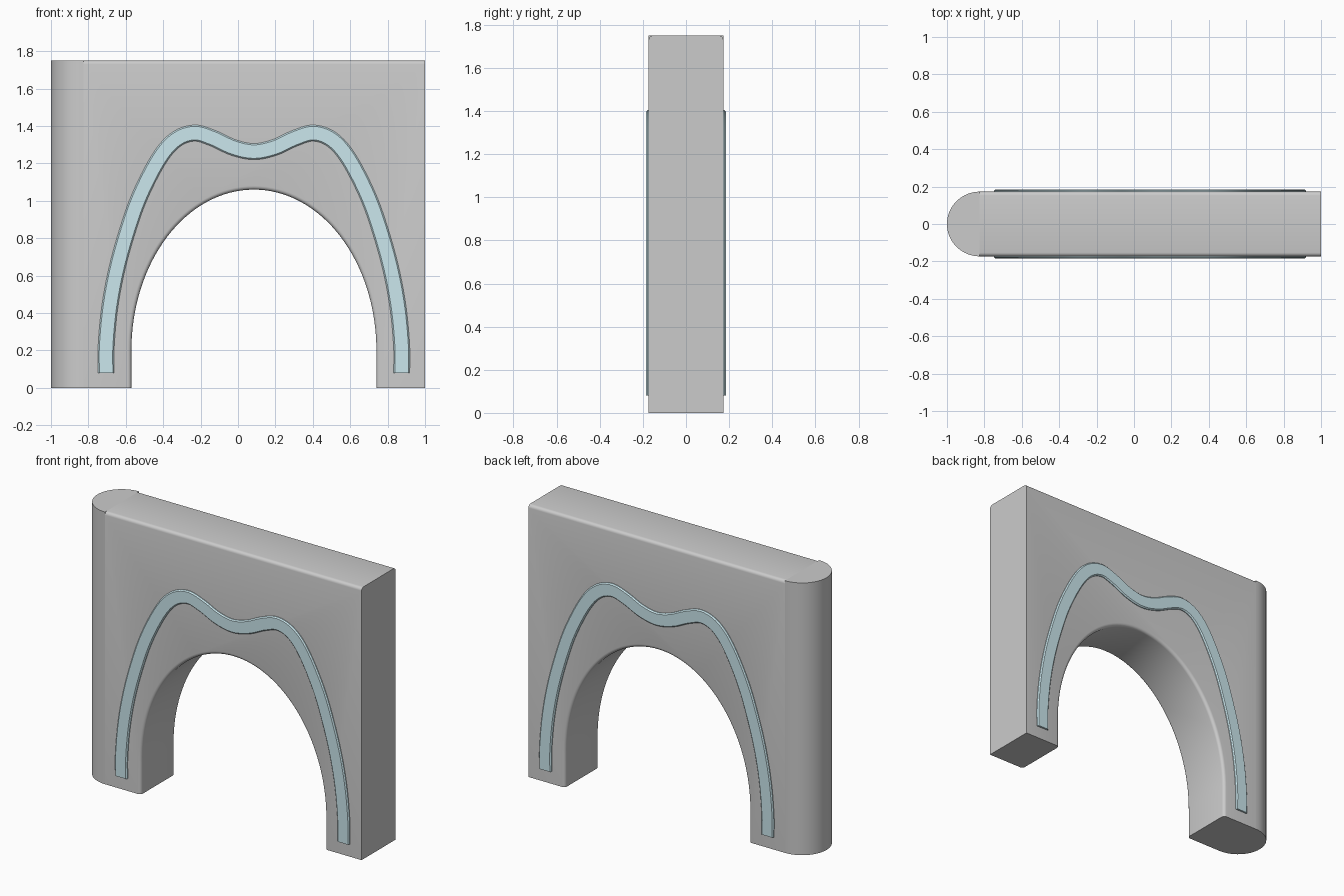
import bpy, bmesh, math
from mathutils import Vector

if "Cube" in bpy.data.objects:
    bpy.data.objects.remove(bpy.data.objects["Cube"])

T = 0.173           # half thickness of the wall
H = 1.75            # wall height
CX = 0.085          # centre of the arch


def finish(bm, name):
    bmesh.ops.recalc_face_normals(bm, faces=bm.faces)
    mesh = bpy.data.meshes.new(name)
    bm.to_mesh(mesh)
    bm.free()
    ob = bpy.data.objects.new(name, mesh)
    bpy.context.collection.objects.link(ob)
    bpy.ops.object.select_all(action='DESELECT')
    ob.select_set(True)
    bpy.context.view_layer.objects.active = ob
    bpy.ops.object.shade_smooth_by_angle(angle=math.radians(32))
    return ob


def extrude(points, vec):
    bm = bmesh.new()
    face = bm.faces.new([bm.verts.new(p) for p in points])
    geo = bmesh.ops.extrude_face_region(bm, geom=[face], use_keep_orig=True)['geom']
    bmesh.ops.translate(bm, vec=vec, verts=[g for g in geo if isinstance(g, bmesh.types.BMVert)])
    return bm


# Wall body with elliptical archway, edges rounded along top and arch
A, B, SPRING, N = 0.655, 0.86, 0.20, 64
arch = [(CX - A, 0)]
arch += [(CX - A * math.cos(math.pi * i / N), SPRING + B * math.sin(math.pi * i / N)) for i in range(N + 1)]
arch += [(CX + A, 0)]
outline = [(1 - 1.825, 0)] + arch + [(1, 0), (1, H), (-0.825, H)]
bm = extrude([(x, -T, z) for x, z in outline], (0, 2 * T, 0))


def rounded(e):
    a, b = (v.co for v in e.verts)
    if abs(a.y - b.y) > 1e-4:
        return False
    on_top = min(a.z, b.z) > H - 1e-4
    in_arch = all(abs(p.x - CX) < A + 1e-3 for p in (a, b)) and max(a.z, b.z) > 1e-4
    return on_top or (in_arch and not on_top)


bmesh.ops.bevel(bm, geom=[e for e in bm.edges if rounded(e)], offset=0.02,
                segments=4, profile=0.5, affect='EDGES')
finish(bm, "arch_wall")

# Half-round end of the wall
half = [(-0.825 - 0.175 * math.sin(math.pi * i / 32), T * math.cos(math.pi * i / 32), 0) for i in range(33)]
finish(extrude(half, (0, 0, H)), "rounded_end")

# Centre line of the inlaid band: left half as control points, mirrored, then smoothed
left = [(-0.79, 0.08), (-0.79, 0.22), (-0.772, 0.42), (-0.736, 0.62), (-0.682, 0.82), (-0.612, 1.02),
        (-0.51, 1.22), (-0.42, 1.325), (-0.32, 1.362), (-0.22, 1.335), (-0.11, 1.285)]
ctrl = [Vector(p) for p in left + [(0, 1.263)] + [(-x, z) for x, z in reversed(left)]]
ctrl = [2 * ctrl[0] - ctrl[1]] + ctrl + [2 * ctrl[-1] - ctrl[-2]]
path = []
for i in range(1, len(ctrl) - 2):
    p0, p1, p2, p3 = ctrl[i - 1:i + 3]
    for k in range(6):
        t = k / 6
        path.append(0.5 * (2 * p1 + (p2 - p0) * t + (2 * p0 - 5 * p1 + 4 * p2 - p3) * t * t
                           + (3 * p1 - p0 - 3 * p2 + p3) * t ** 3))
path.append(ctrl[-2])

# Band with chamfered long edges, one on each face of the wall
section = [(-0.043, -T + 0.005), (-0.043, -T - 0.005), (-0.036, -T - 0.012),
           (0.036, -T - 0.012), (0.043, -T - 0.005), (0.043, -T + 0.005)]
bm = bmesh.new()
for side in (1, -1):
    rings = []
    for i, p in enumerate(path):
        d = (path[min(i + 1, len(path) - 1)] - path[max(i - 1, 0)]).normalized()
        rings.append([bm.verts.new((CX + p.x - d.y * s, y * side, p.y + d.x * s)) for s, y in section])
    n = len(section)
    for a, b in zip(rings, rings[1:]):
        for j in range(n):
            bm.faces.new((a[j], a[(j + 1) % n], b[(j + 1) % n], b[j]))
    bm.faces.new(rings[0])
    bm.faces.new(rings[-1])
band = finish(bm, "inlay_bands")
mat = bpy.data.materials.new("pale_teal")
mat.diffuse_color = (0.6, 0.8, 0.85, 1)
mat.use_nodes = True
mat.node_tree.nodes["Principled BSDF"].inputs["Base Color"].default_value = mat.diffuse_color
band.data.materials.append(mat)
